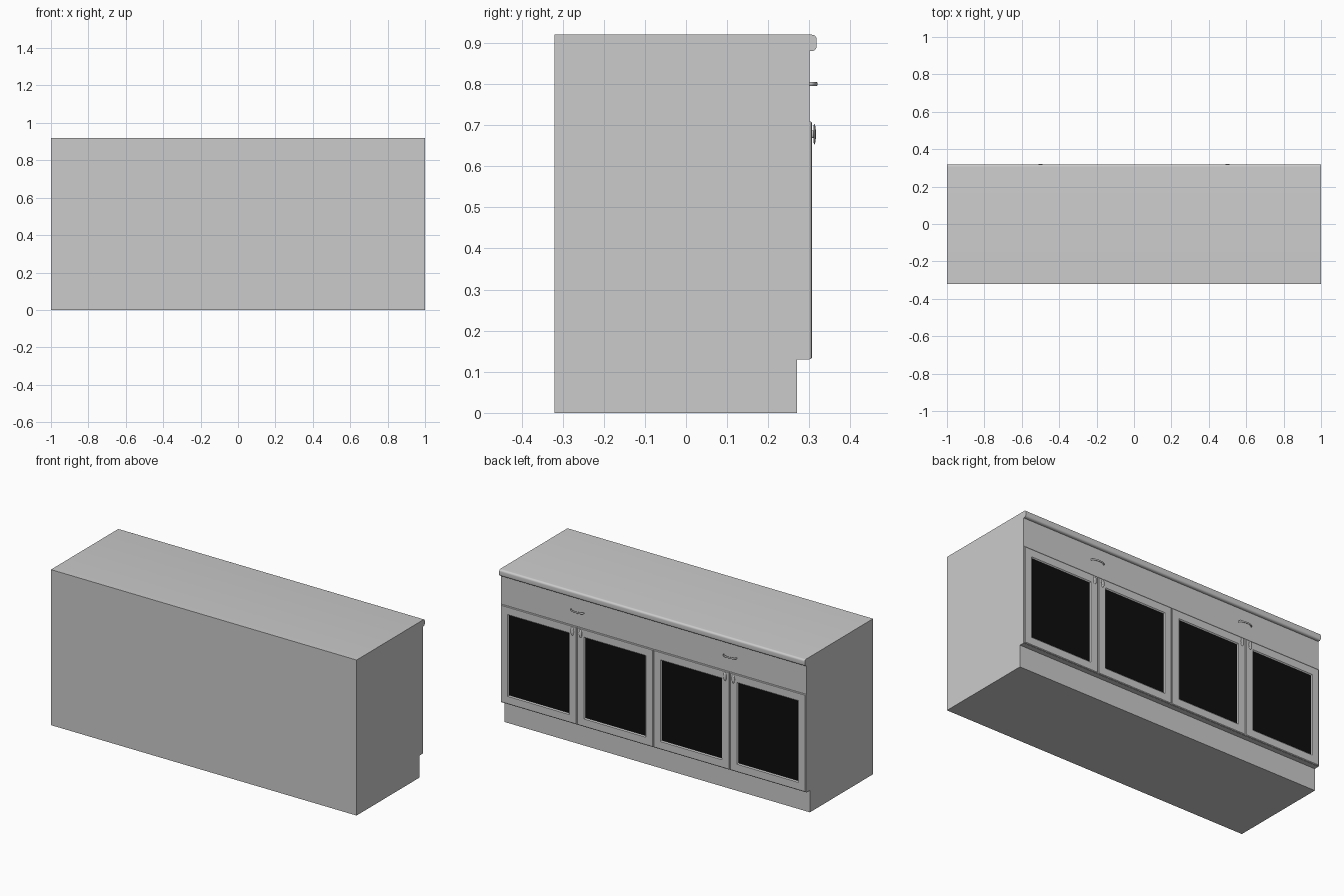
import bpy, math
from mathutils import Vector

if "Cube" in bpy.data.objects:
    bpy.data.objects.remove(bpy.data.objects["Cube"])

FRONT = 0.30          # y of the cabinet's door side
Z0, Z1 = 0.13, 0.71   # door bottom and top

black = bpy.data.materials.new("black_glass")
black.diffuse_color = (0.004, 0.004, 0.004, 1)
black.use_nodes = True
black.node_tree.nodes["Principled BSDF"].inputs["Base Color"].default_value = black.diffuse_color


def make(name, verts, faces, mat=None, smooth=False):
    me = bpy.data.meshes.new(name)
    me.from_pydata(verts, [], faces)
    ob = bpy.data.objects.new(name, me)
    bpy.context.collection.objects.link(ob)
    if mat:
        me.materials.append(mat)
    bpy.context.view_layer.objects.active = ob
    for o in bpy.context.selected_objects:
        o.select_set(False)
    ob.select_set(True)
    bpy.ops.object.mode_set(mode='EDIT')
    bpy.ops.mesh.select_all(action='SELECT')
    bpy.ops.mesh.normals_make_consistent(inside=False)
    bpy.ops.object.mode_set(mode='OBJECT')
    if smooth:
        bpy.ops.object.shade_smooth_by_angle(angle=math.radians(35))
    return ob


def extrude_x(name, profile, smooth=False):
    """Extrude a (y, z) profile across the full width."""
    n = len(profile)
    verts = [(x, y, z) for x in (-1, 1) for y, z in profile]
    faces = [tuple(range(n)), tuple(range(n, 2 * n))]
    faces += [(i, (i + 1) % n, n + (i + 1) % n, n + i) for i in range(n)]
    return make(name, verts, faces, smooth=smooth)


def tube(name, path, radii, sides=10):
    """Sweep an ellipse (radial in plane, z) along a path lying in a z plane."""
    verts, faces = [], []
    for i, p in enumerate(path):
        d = (path[min(i + 1, len(path) - 1)] - path[max(i - 1, 0)]).normalized()
        side = d.cross(Vector((0, 0, 1)))
        for k in range(sides):
            a = 2 * math.pi * k / sides
            verts.append(p + side * math.cos(a) * radii[0] + Vector((0, 0, math.sin(a) * radii[1])))
    for i in range(len(path) - 1):
        for k in range(sides):
            a, b = i * sides + k, i * sides + (k + 1) % sides
            faces.append((a, b, b + sides, a + sides))
    faces += [tuple(range(sides)), tuple(range(len(verts) - sides, len(verts)))]
    return make(name, verts, faces, smooth=True)


def door(name, x0, x1):
    """Bevelled frame: rings from outer back edge round to inner back edge."""
    rings = [(0.001, FRONT), (0.001, 0.304), (0.005, 0.307),
             (0.048, 0.307), (0.054, 0.302), (0.054, FRONT)]
    verts = []
    for inset, y in rings:
        a, b, c, d = x0 + inset, x1 - inset, Z0 + inset, Z1 - inset
        verts += [(a, y, c), (b, y, c), (b, y, d), (a, y, d)]
    n = len(rings)
    faces = [(r * 4 + k, r * 4 + (k + 1) % 4, (r + 1) % n * 4 + (k + 1) % 4, (r + 1) % n * 4 + k)
             for r in range(n) for k in range(4)]
    make(name + "_frame", verts, faces)
    # dark glass pane
    a, b, c, d = x0 + 0.053, x1 - 0.053, Z0 + 0.053, Z1 - 0.053
    pane = [(x, y, z) for y in (FRONT, 0.3015) for x, z in ((a, c), (b, c), (b, d), (a, d))]
    make(name + "_glass", pane, [(0, 1, 2, 3), (4, 5, 6, 7), (0, 1, 5, 4), (1, 2, 6, 5),
                                 (2, 3, 7, 6), (3, 0, 4, 7)], mat=black)


def knob(name, x, z):
    """Oval knob lathed along y: short stem and domed head."""
    prof = [(0.35, 0.306), (0.35, 0.310), (0.85, 0.3105), (1.0, 0.312),
            (0.9, 0.314), (0.55, 0.3155), (0.2, 0.316)]
    s = 20
    verts = [(x + 0.011 * r * math.cos(2 * math.pi * k / s), y,
              z + 0.025 * r * math.sin(2 * math.pi * k / s)) for r, y in prof for k in range(s)]
    faces = [(i * s + k, i * s + (k + 1) % s, (i + 1) * s + (k + 1) % s, (i + 1) * s + k)
             for i in range(len(prof) - 1) for k in range(s)]
    faces += [tuple(range(s)), tuple(range(len(verts) - s, len(verts)))]
    make(name, verts, faces, smooth=True)


# carcase with recessed plinth
extrude_x("carcase", [(-0.32, 0), (0.27, 0), (0.27, Z0), (FRONT, Z0), (FRONT, 0.88), (-0.32, 0.88)])

# worktop with rounded nose
R = 0.012
nose = []
for cz, start in ((0.88 + R, -90), (0.92 - R, 0)):
    for i in range(7):
        a = math.radians(start + 15 * i)
        nose.append((0.318 - R + R * math.cos(a), cz + R * math.sin(a)))
extrude_x("worktop", [(-0.32, 0.88)] + nose + [(-0.32, 0.92)], smooth=True)

# four doors
for i in range(4):
    door(f"door_{i + 1}", -1 + 0.5 * i, -0.5 + 0.5 * i)

# knobs in pairs and bowed drawer pulls
for tag, cx in (("left", -0.5), ("right", 0.5)):
    for s in (-1, 1):
        knob(f"knob_{tag}_{'a' if s < 0 else 'b'}", cx + s * 0.027, 0.678)
    path = [Vector((cx - 0.042 * math.cos(math.pi * i / 16), FRONT - 0.001 + 0.0185 * math.sin(math.pi * i / 16) ** 0.8, 0.80))
            for i in range(17)]
    tube(f"drawer_pull_{tag}", path, (0.0025, 0.005))
